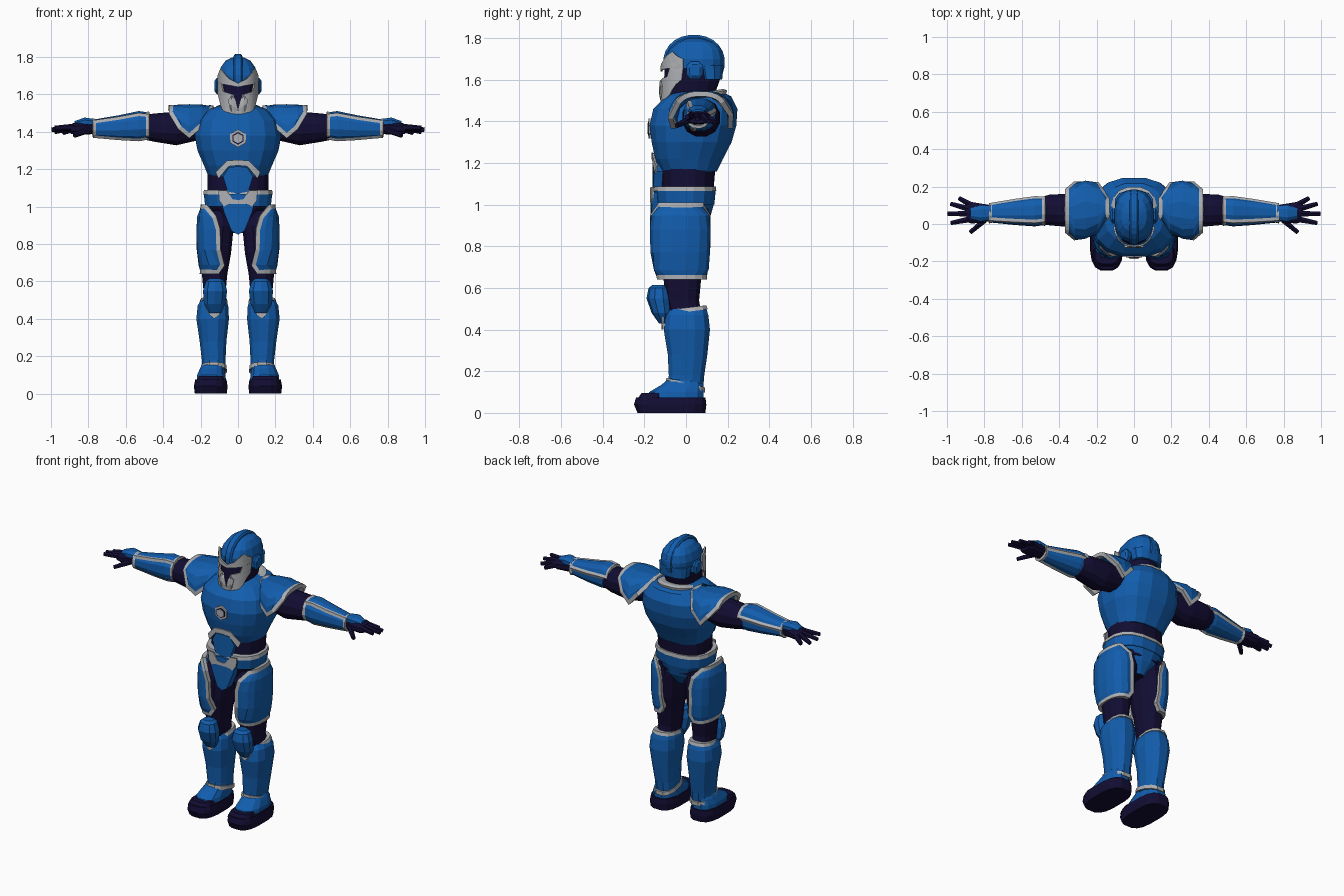
import bpy, bmesh
from math import sin, cos, radians, pi
from mathutils import Vector

cube = bpy.data.objects.get("Cube")
if cube:
    bpy.data.objects.remove(cube, do_unlink=True)


def material(name, rgb):
    m = bpy.data.materials.new(name)
    m.use_nodes = True
    m.diffuse_color = (*rgb, 1)
    bsdf = m.node_tree.nodes["Principled BSDF"]
    bsdf.inputs["Base Color"].default_value = (*rgb, 1)
    bsdf.inputs["Roughness"].default_value = 0.6
    return m


MATERIALS = [material("armor blue", (0.006, 0.11, 0.42)),
             material("undersuit navy", (0.006, 0.004, 0.033)),
             material("trim grey", (0.42, 0.43, 0.45))]
BLUE, NAVY, TRIM = range(3)


def finish(name, bm, mirror, thick=0):
    mesh = bpy.data.meshes.new(name)
    bm.to_mesh(mesh)
    bm.free()
    for m in MATERIALS:
        mesh.materials.append(m)
    ob = bpy.data.objects.new(name, mesh)
    bpy.context.collection.objects.link(ob)
    if thick:
        ob.modifiers.new("thickness", "SOLIDIFY").thickness = thick
    if mirror:
        ob.modifiers.new("mirror", "MIRROR").use_mirror_merge = False
    return ob


def ring_point(axis, ring, angle, power, tilt):
    """Point on a rounded-box section given by its low and high extents."""
    t, a0, a1, b0, b1 = ring[:5]
    c, s = cos(angle), sin(angle)
    a = (a0 + a1) / 2 + (a1 - a0) / 2 * abs(c) ** (2 / power) * (1 if c > 0 else -1)
    b = (b0 + b1) / 2 + (b1 - b0) / 2 * abs(s) ** (2 / power) * (1 if s > 0 else -1)
    t += tilt * b
    return (a, b, t) if axis == "z" else (t, a, b)


def loft(name, rings, mat=BLUE, axis="z", n=12, power=2.5, tilt=0, mirror=False):
    """Closed body through a stack of sections; mat is an index or a rule."""
    bm = bmesh.new()
    rows = [[bm.verts.new(ring_point(axis, r, 2 * pi * (j + 0.5) / n, power, tilt))
             for j in range(n)] for r in rings]
    for lo, hi in zip(rows, rows[1:]):
        for j in range(n):
            k = (j + 1) % n
            bm.faces.new((lo[j], lo[k], hi[k], hi[j]))
    bm.faces.new(rows[0][::-1])
    bm.faces.new(rows[-1])
    for f in bm.faces:
        f.material_index = mat(f.calc_center_median()) if callable(mat) else mat
    return finish(name, bm, mirror)


def shell(name, rings, axis="z", n=9, power=2.4, border=0.022, thick=0.025):
    """Open mirrored armor panel with a raised trim border; rings end in an angle range."""
    bm = bmesh.new()
    rows = []
    for r in rings:
        start, end = map(radians, r[5:])
        rows.append([bm.verts.new(ring_point(axis, r, start + (end - start) * j / n, power, 0))
                     for j in range(n + 1)])
    for lo, hi in zip(rows, rows[1:]):
        for j in range(n):
            bm.faces.new((lo[j], lo[j + 1], hi[j + 1], hi[j]))
    bm.normal_update()
    rim = bmesh.ops.inset_region(bm, faces=bm.faces[:], thickness=border, depth=-0.006,
                                 use_boundary=True, use_even_offset=True)
    for f in rim["faces"]:
        f.material_index = TRIM
    return finish(name, bm, True, thick)


def front_curve(centre, depth, half_width, power=2.5, x0=0):
    return lambda x: centre - depth * (1 - min(1, abs((x - x0) / half_width)) ** power) ** (1 / power)


def plate(name, outline, surface, mat=BLUE, thick=0.009, mirror=False):
    """Flat outline in x and z, bent on to a front surface."""
    bm = bmesh.new()
    bm.faces.new([bm.verts.new((x, 0, z)) for x, z in outline])
    bmesh.ops.triangulate(bm, faces=bm.faces[:])
    bmesh.ops.subdivide_edges(bm, edges=bm.edges[:], cuts=2, use_grid_fill=True)
    bm.normal_update()
    if sum(f.normal.y for f in bm.faces) > 0:
        bmesh.ops.reverse_faces(bm, faces=bm.faces[:])
    for v in bm.verts:
        v.co.y = surface(v.co.x)
    for f in bm.faces:
        f.material_index = mat
    return finish(name, bm, mirror, thick)


def both(half):
    """Complete a right-to-left symmetric outline from its +x half."""
    return half + [(-x, z) for x, z in reversed(half) if x > 0]


def finger(name, start, end, r):
    bm = bmesh.new()
    p, q = Vector(start), Vector(end)
    bmesh.ops.create_cone(bm, cap_ends=True, segments=6, radius1=r, radius2=r * 0.7,
                          depth=(q - p).length)
    turn = (q - p).to_track_quat("Z", "Y")
    for v in bm.verts:
        v.co = turn @ v.co + (p + q) / 2
    for f in bm.faces:
        f.material_index = NAVY
    finish(name, bm, True)


# Head and helmet
loft("neck", [(1.45, -.09, .09, -.05, .15), (1.58, -.08, .08, -.04, .14)], NAVY)
loft("head_core", [(1.485, -.06, .06, -.1, .04), (1.53, -.088, .088, -.11, .14),
                   (1.6, -.097, .097, -.108, .165), (1.68, -.098, .098, -.1, .17)], NAVY, n=16)
loft("helmet_dome", [(1.655, -.104, .104, -.1, .18), (1.7, -.106, .106, -.1, .183),
                     (1.745, -.093, .093, -.08, .172), (1.78, -.068, .068, -.04, .135),
                     (1.798, -.03, .03, .0, .08)], n=16)
loft("helmet_back", [(1.6, -.098, .098, .06, .175), (1.67, -.104, .104, .04, .182)])
loft("helmet_crest", [(-.024, -.1, .178, 1.56, 1.805), (-.016, -.11, .187, 1.55, 1.816),
                      (.016, -.11, .187, 1.55, 1.816), (.024, -.1, .178, 1.56, 1.805)],
     axis="x", n=24, power=2.1)
loft("ear_guard", [(.085, .0, .085, 1.6, 1.69), (.115, .0, .085, 1.6, 1.69),
                   (.125, .015, .07, 1.615, 1.675)], axis="x", n=8, mirror=True)
face = front_curve(.03, .152, .112)
plate("brow_trim", [(0, 1.64), (0, 1.66), (.05, 1.685), (.096, 1.735), (.11, 1.7),
                    (.11, 1.655), (.07, 1.652)], face, TRIM, mirror=True)
plate("cheek_trim", [(.028, 1.6), (.08, 1.615), (.09, 1.66), (.11, 1.66), (.109, 1.6),
                     (.09, 1.53), (.06, 1.485), (0, 1.485), (0, 1.51), (.04, 1.52),
                     (.05, 1.57)], face, TRIM, mirror=True)

# Torso
loft("chest", [(1.16, -.16, .16, -.12, .15), (1.22, -.185, .185, -.15, .18),
               (1.3, -.22, .22, -.168, .222), (1.38, -.235, .235, -.178, .245),
               (1.46, -.22, .22, -.16, .25), (1.52, -.16, .16, -.1, .22),
               (1.54, -.1, .1, -.07, .18)], n=16)
loft("collar", [(1.48, -.13, .13, -.115, .19), (1.515, -.128, .128, -.115, .2),
                (1.525, -.105, .105, -.09, .18)], TRIM, n=16, tilt=.17)
loft("waist", [(.95, -.15, .15, -.11, .12), (1.08, -.165, .165, -.12, .135),
               (1.2, -.165, .165, -.12, .145)], NAVY, n=16)
emblem = front_curve(-.18, 0, 1)
for label, radius, offset, mat in (("rim", .048, 0, TRIM), ("inlay", .034, .003, NAVY),
                                   ("core", .027, .006, TRIM)):
    plate("chest_emblem_" + label,
          [(radius * sin(i * pi / 3), 1.365 + radius * cos(i * pi / 3)) for i in range(6)],
          lambda x, d=offset: emblem(x) - d, mat)
belly = front_curve(.02, .185, .2)
plate("belly_trim", both([(0, 1.25), (.06, 1.245), (.12, 1.185), (.105, 1.15), (.05, 1.215),
                          (0, 1.22)]), belly, TRIM)
plate("belly_plate", both([(0, 1.215), (.05, 1.21), (.08, 1.16), (.055, 1.08), (0, 1.07)]),
      front_curve(.02, .18, .2), thick=.05)

# Belt and pelvis
loft("belt", [(1.0, -.178, .178, -.145, .138), (1.07, -.186, .186, -.155, .145)], n=16)
loft("belt_trim", [(1.065, -.189, .189, -.158, .148), (1.088, -.185, .185, -.154, .145)],
     TRIM, n=16)
loft("pelvis", [(.86, -.04, .04, -.08, .07), (.93, -.11, .11, -.11, .115),
                (1.01, -.17, .17, -.135, .138)],
     lambda c: BLUE if c.y > 0 else NAVY, n=16)
groin = front_curve(.0, .17, .22)
plate("groin_trim", [(.0, 1.015), (.0, 1.035), (.03, 1.04), (.06, 1.085), (.105, 1.085),
                     (.1, 1.03), (.075, 1.0), (.06, 1.01), (.035, 1.015)],
      lambda x: groin(x) - .004, TRIM, mirror=True)
plate("groin_plate", both([(0, 1.07), (.1, 1.06), (.075, .97), (.035, .87), (0, .85)]),
      groin, thick=.06)

# Legs
loft("leg_core", [(.45, .07, .19, -.08, .08), (.54, .065, .185, -.1, .065),
                  (.64, .055, .195, -.11, .075), (.75, .035, .2, -.13, .1),
                  (.9, .02, .2, -.13, .11), (.98, .05, .17, -.1, .1)], NAVY, mirror=True)
shell("thigh_armor", [(.64, .05, .205, -.14, .1, -105, 95), (.685, .045, .217, -.163, .115, -130, 115),
                      (.77, .04, .228, -.177, .122, -112, 108), (.88, .04, .23, -.18, .125, -110, 108),
                      (.95, .05, .225, -.175, .12, -100, 100), (1.01, .07, .2, -.14, .09, -65, 65)])
loft("knee_pad", [(.43, .09, .155, -.13, -.09), (.48, .065, .185, -.165, -.07),
                  (.55, .055, .19, -.19, -.07), (.6, .07, .175, -.18, -.08),
                  (.615, .09, .155, -.16, -.1)], n=10, power=2.2, mirror=True)
loft("shin_armor", [(.12, .065, .19, -.09, .085), (.18, .065, .195, -.085, .09),
                    (.28, .06, .207, -.09, .105), (.4, .046, .225, -.11, .118),
                    (.47, .05, .218, -.1, .11), (.5, .06, .2, -.08, .1)], mirror=True)
loft("shin_top_trim", [(.485, .053, .208, -.09, .107), (.505, .06, .2, -.08, .1)],
     TRIM, tilt=.12, mirror=True)
loft("shin_cuff_trim", [(.12, .058, .2, -.1, .094), (.145, .06, .199, -.097, .094)],
     TRIM, tilt=-.25, mirror=True)
plate("shin_notch", [(.085, .46), (.175, .46), (.15, .42), (.128, .4), (.1, .42)],
      front_curve(0, .117, .15, x0=.13), TRIM, mirror=True)

# Boots
loft("boot_sole", [(0, .058, .232, -.235, .095), (.04, .055, .237, -.252, .1),
                   (.075, .06, .23, -.242, .095)], NAVY, n=16, power=3, mirror=True)
loft("boot_toe", [(.06, .065, .225, -.24, -.1), (.095, .08, .21, -.215, -.1)],
     NAVY, power=3, mirror=True)
loft("boot_upper", [(.05, .06, .225, -.2, .09), (.1, .065, .22, -.18, .088),
                    (.135, .07, .205, -.12, .082), (.17, .075, .185, -.08, .07)], mirror=True)

# Arms
loft("arm_core", [(.18, .0, .15, 1.36, 1.5), (.33, -.02, .165, 1.325, 1.51),
                  (.45, -.01, .16, 1.345, 1.5), (.52, .0, .14, 1.36, 1.49),
                  (.78, .02, .1, 1.385, 1.455)], NAVY, axis="x", power=2.2, mirror=True)
shell("shoulder_pad", [(.13, .0, .17, 1.34, 1.54, 55, 125), (.19, -.06, .225, 1.3, 1.552, 5, 180),
                       (.26, -.085, .238, 1.3, 1.556, -25, 205), (.32, -.088, .228, 1.31, 1.552, 0, 185),
                       (.37, -.06, .2, 1.33, 1.545, 30, 150)], axis="x")
for label, start in (("front", 130), ("top", 10), ("rear", -110)):
    shell("forearm_" + label, [(x, *extent, start, start + 120) for x, *extent in (
        (.475, -.012, .148, 1.355, 1.51), (.53, -.02, .15, 1.345, 1.518),
        (.64, -.012, .135, 1.352, 1.495), (.775, .002, .112, 1.365, 1.472))],
        axis="x", n=4, border=.016, thick=.015)

# Hands
loft("palm", [(.75, .02, .1, 1.39, 1.45), (.81, .005, .11, 1.385, 1.455),
              (.87, .0, .12, 1.385, 1.45), (.895, .01, .11, 1.39, 1.44)],
     NAVY, axis="x", n=10, mirror=True)
loft("hand_guard", [(.765, .02, .1, 1.42, 1.47), (.82, .01, .105, 1.42, 1.478),
                    (.875, .03, .085, 1.42, 1.458)], axis="x", n=8, mirror=True)
for label, start, end in (("little", (.87, .1, 1.42), (.935, .138, 1.395)),
                          ("ring", (.88, .08, 1.425), (.98, .108, 1.4)),
                          ("middle", (.88, .055, 1.425), (.997, .055, 1.41)),
                          ("index", (.88, .025, 1.425), (.98, .005, 1.42)),
                          ("thumb", (.8, .02, 1.41), (.875, -.045, 1.38))):
    finger(label + "_finger", start, end, .018)
